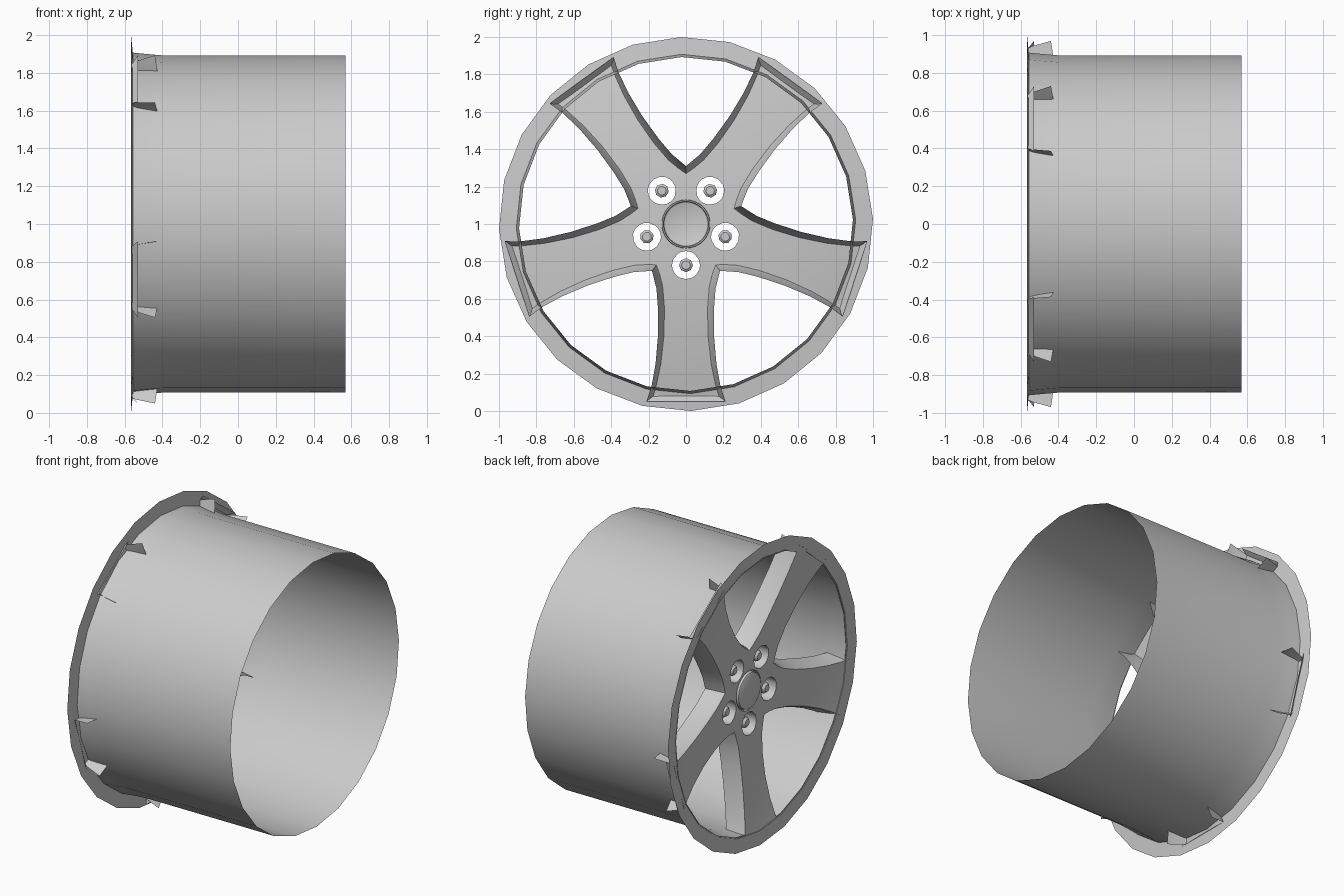
import bpy, bmesh, math
from mathutils import Vector

cube = bpy.data.objects.get("Cube")
if cube:
    bpy.data.objects.remove(cube)

metal = bpy.data.materials.new("silver_grey")
metal.use_nodes = True
GREY = (0.6, 0.6, 0.6, 1)
metal.diffuse_color = GREY
metal.node_tree.nodes["Principled BSDF"].inputs["Base Color"].default_value = GREY


def finish(name, bm, angle=35):
    bmesh.ops.remove_doubles(bm, verts=bm.verts, dist=0.0005)
    bmesh.ops.recalc_face_normals(bm, faces=bm.faces)
    mesh = bpy.data.meshes.new(name)
    bm.to_mesh(mesh)
    bm.free()
    mesh.materials.append(metal)
    mesh.shade_smooth()
    mesh.set_sharp_from_angle(angle=math.radians(angle))
    obj = bpy.data.objects.new(name, mesh)
    bpy.context.collection.objects.link(obj)
    return obj


def strip(bm, rows, closed=False):
    """Quads between successive rows of points."""
    grid = [[bm.verts.new(p) for p in row] for row in rows]
    for a, b in zip(grid, grid[1:]):
        n = len(a)
        for i in range(n if closed else n - 1):
            j = (i + 1) % n
            bm.faces.new((a[i], a[j], b[j], b[i]))


def lathe(name, profile, sides, phase=0.0, centre=(0, 1)):
    """Revolve (x, radius) points around an axis parallel to x."""
    bm = bmesh.new()
    rows = []
    for x, r in profile:
        turn = [phase + math.tau * i / sides for i in range(sides)]
        rows.append([(x, centre[0] + r * math.cos(a), centre[1] + r * math.sin(a))
                     for a in turn])
    strip(bm, rows, closed=True)
    bmesh.ops.dissolve_degenerate(bm, dist=0.0001, edges=bm.edges)
    return finish(name, bm)


def dish(u, v):
    """Depth of the concave outer face."""
    return -0.562 + 0.1 * (1 - (u * u + v * v) / 0.88)


def polar(r, deg):
    return r * math.cos(math.radians(deg)), r * math.sin(math.radians(deg))


# Barrel and flat front flange
PHASE = math.radians(1.5)
lathe("barrel", [(-0.56, 0.908), (-0.48, 0.9), (-0.4, 0.893), (0.568, 0.893)], 24, PHASE)
lathe("front_flange", [(-0.556, 0.9), (-0.566, 1.0)], 24, PHASE)

# Spoke edge, front and flared back, as (along, across)
front = [polar(0.27, 36), (0.265, 0.142), (0.33, 0.125), (0.45, 0.115), (0.6, 0.118),
         (0.75, 0.135), (0.86, 0.158), (0.92, 0.175)]
back = [polar(0.31, 36), (0.29, 0.172), (0.345, 0.158), (0.45, 0.15), (0.6, 0.15),
        (0.75, 0.163), (0.87, 0.185), (0.95, 0.212)]
HOLE = Vector((0.22, 0))
SLEEVE_END = -0.3

bm = bmesh.new()
for k in range(5):
    ang = math.radians(-90 + 72 * k)
    along = Vector((0, math.cos(ang), math.sin(ang)))
    across = Vector((0, -math.sin(ang), math.cos(ang)))

    def place(p, x=None):
        q = along * p[0] + across * p[1]
        return (dish(*p) if x is None else x, q.y, 1 + q.z)

    # Spoke face
    fractions = (-1, -0.5, 0, 0.5, 1)
    strip(bm, [[place((u, v * f)) for f in fractions] for u, v in front[2:]])

    # Hub patch around the bolt hole, with its sleeve
    half = [polar(0.13, d) for d in (12, 24, 36)] + [polar(0.2, 36)] + front[:3]
    half.append((front[2][0], front[2][1] / 2))
    loop = [polar(0.13, 0)] + half + [(front[2][0], 0)]
    loop += [(u, -v) for u, v in reversed(half)]
    hole = [HOLE + (Vector(p) - HOLE).normalized() * 0.075 for p in loop]
    strip(bm, [[place(p) for p in loop], [place(p) for p in hole],
               [place(p, SLEEVE_END) for p in hole]], closed=True)

    # Flared side walls
    for side in (1, -1):
        rows = []
        for t, depth in ((0, 0), (0.3, 0.02), (1, 0.122)):
            row = []
            for a, b in zip(front, back):
                p = Vector(a).lerp(Vector(b), t)
                row.append(place((p.x, p.y * side), dish(*a) + depth))
            rows.append(row)
        strip(bm, rows)

    # Shallow end wall outside the barrel
    strip(bm, [[place((front[-1][0], front[-1][1] * f)) for f in fractions],
               [place((back[-1][0], back[-1][1] * f), -0.53) for f in fractions]])
finish("spoke_face", bm)

# Centre cap with a groove around it
lathe("centre_cap", [(-0.464, 0.13), (-0.445, 0.128), (-0.445, 0.121),
                     (-0.472, 0.118), (-0.476, 0.11), (-0.476, 0.0)], 30, math.radians(6))

# Wheel bolts
for k in range(5):
    y, z = polar(0.22, -90 + 72 * k)
    lathe(f"wheel_bolt_{k + 1}", [(-0.455, 0), (-0.455, 0.024), (-0.44, 0.037),
                                  (-0.37, 0.037), (-0.36, 0.024), (-0.36, 0)],
          8, math.radians(-90 + 72 * k), (y, 1 + z))
